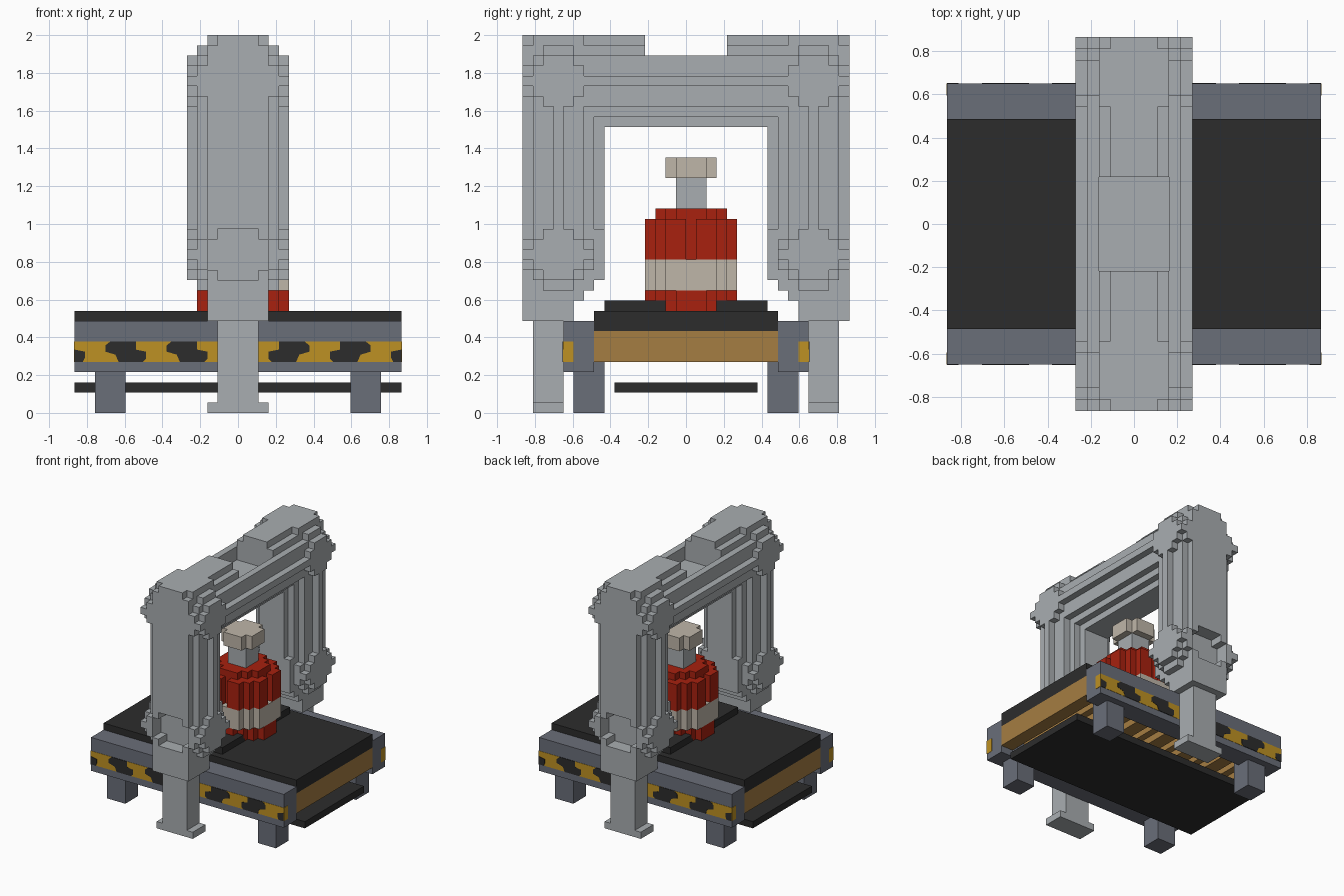
import bpy
import bmesh

cube = bpy.data.objects.get("Cube")
if cube:
    bpy.data.objects.remove(cube, do_unlink=True)

U = 2 / 37  # one block


def material(name, rgb):
    lin = [(c / 255 / 12.92) if c < 11 else ((c / 255 + 0.055) / 1.055) ** 2.4 for c in rgb]
    m = bpy.data.materials.new(name)
    m.use_nodes = True
    m.diffuse_color = (*lin, 1)
    m.node_tree.nodes["Principled BSDF"].inputs["Base Color"].default_value = (*lin, 1)
    return m


STEEL = material("light_steel", (169, 174, 177))
SLATE = material("slate_grey", (106, 110, 121))
BLACK = material("belt_black", (44, 44, 44))
YELLOW = material("hazard_yellow", (190, 145, 35))
RED = material("machine_red", (168, 33, 15))
BEIGE = material("beige", (191, 182, 169))
WOOD = material("roller_wood", (165, 125, 66))


def finish(name, bm, mat):
    bmesh.ops.recalc_face_normals(bm, faces=bm.faces)
    mesh = bpy.data.meshes.new(name)
    bm.to_mesh(mesh)
    bm.free()
    mesh.materials.append(mat)
    ob = bpy.data.objects.new(name, mesh)
    bpy.context.scene.collection.objects.link(ob)
    return ob


def box(name, mat, x, y, z):
    """Box from (low, high) ranges in block units."""
    bm = bmesh.new()
    bmesh.ops.create_cube(bm, size=1)
    for v in bm.verts:
        v.co = [U * ((r[0] + r[1]) / 2 + c * (r[1] - r[0])) for c, r in zip(v.co, (x, y, z))]
    return finish(name, bm, mat)


def blocks(name, mat, rule, x, y, z):
    """Outer skin of all unit blocks whose centre satisfies the rule."""
    cells = {(i, j, k) for i in range(*x) for j in range(*y) for k in range(*z)
             if rule(i + 0.5, j + 0.5, k + 0.5)}
    bm = bmesh.new()
    verts = {}

    def vert(p):
        if p not in verts:
            verts[p] = bm.verts.new([c * U for c in p])
        return verts[p]

    for cell in cells:
        for axis in range(3):
            a, b = (axis + 1) % 3, (axis + 2) % 3
            for side in (0, 1):
                near = list(cell)
                near[axis] += 2 * side - 1
                if tuple(near) in cells:
                    continue
                ring = []
                for da, db in ((0, 0), (1, 0), (1, 1), (0, 1)):
                    p = list(cell)
                    p[axis] += side
                    p[a] += da
                    p[b] += db
                    ring.append(vert(tuple(p)))
                bm.faces.new(ring if side else ring[::-1])
    bmesh.ops.dissolve_limit(bm, angle_limit=0.01, verts=bm.verts, edges=bm.edges)
    return finish(name, bm, mat)


def inside(a, b, steps):
    return any(a < p and b < q for p, q in steps)


# Gantry: stepped round tube bent into an arch, with ball joints at its corners
TUBE = ((5, 0.5), (4, 2.5), (3, 3.5), (2, 4.5))
JOINT = ((5, ((3.5, 0.5), (2.5, 1.5), (1.5, 2.5))),
         (4, ((3.5, 1.5), (2.5, 2.5), (1.5, 3.5))),
         (3, ((4.5, 2.5), (3.5, 3.5), (2.5, 4.5))))


def gantry(x, y, z):
    x, y = abs(x), abs(y)
    if y < 4 and (z > 35 or (x < 3 and z > 33)):   # recess in the top beam
        return False
    if y > 14 and inside(x, abs(z - 15.5), ((3, 1.5), (2, 2.5))):  # socket in the leg
        return False
    off = abs(max(y - 12.5, z - 32.5))
    if z > 15 and inside(x, off, TUBE):
        return True
    for zc in (32.5, 15.5):
        for w, steps in JOINT:
            if x < w and inside(abs(y - 12.5), abs(z - zc), steps):
                return True
    return 9 < z < 13 and x < 3 and y > 11          # sleeve under the joint


blocks("gantry_frame", STEEL, gantry, (-5, 5), (-16, 16), (9, 37))

for s, side in ((-1, "front"), (1, "back")):
    def span(a, b):
        return (min(s * a, s * b), max(s * a, s * b))

    # Gantry posts and feet
    box(side + "_post", STEEL, (-2, 2), span(12, 15), (0, 9))
    box(side + "_post_foot", STEEL, (-3, 3), span(12, 15), (0, 1))

    # Conveyor rail with its legs
    box(side + "_rail", SLATE, (-16, 16), span(9, 12), (4, 9))
    for t, end in ((-1, "right"), (1, "left")):
        xs = sorted((t * 11, t * 14))
        box(f"{side}_{end}_leg", SLATE, xs, span(8, 11), (0, 5))
        # Yellow wrap on the rail end
        box(f"{side}_{end}_end_stripe", YELLOW, sorted((t * 15.9, t * 16.04)), span(11, 12.04), (5, 7))

    # Hazard stripe and its slanted black marks
    box(side + "_stripe", YELLOW, (-16, 16), span(11.9, 12.04), (5, 7))
    bm = bmesh.new()
    for t in (-1, 1):
        marks = [[(x, 7), (x - 2.5, 7), (x - 3, 6.6), (x - 3, 6), (x - 2, 5.7), (x - 1.7, 5),
                  (x + 0.7, 5), (x + 1, 5.3), (x + 1, 6), (x, 6.2)] for x in (-10, -4)]
        marks.append([(-16, 5), (-15.2, 5), (-15, 5.4), (-15, 6), (-16, 6.2)])
        for pts in marks:
            face = bm.faces.new([bm.verts.new((-t * x * U, s * 12 * U, z * U)) for x, z in pts])
            ext = bmesh.ops.extrude_face_region(bm, geom=[face])["geom"]
            bmesh.ops.translate(bm, vec=(0, s * 0.08 * U, 0),
                                verts=[g for g in ext if isinstance(g, bmesh.types.BMVert)])
    finish(side + "_stripe_marks", bm, BLACK)

# Conveyor belt, pad, tray below
box("belt", BLACK, (-16, 16), (-9, 9), (8, 10))
box("belt_pad", BLACK, (-3, 3), (-8, 8), (10, 11))
box("lower_tray", BLACK, (-16, 16), (-7, 7), (2, 3))

# Rollers across the belt
blocks("rollers", WOOD,
       lambda x, y, z: (x + 16) % 5 < 2 if z < 6 else (x + 17) % 5 < 4,
       (-16, 16), (-9, 9), (5, 8))


# Workpiece: fluted red body with a band, shaft and cap, half a block off centre
def round_part(name, mat, z, steps, slot=False):
    def rule(x, y, _):
        a, b = abs(x - 0.5), abs(y - 0.5)
        if slot and max(a, b) > 3.5 and min(a, b) < 0.5:
            return False
        return inside(a, b, steps)
    return blocks(name, mat, rule, (-4, 5), (-4, 5), z)


BODY = ((4.5, 1.5), (3.5, 2.5), (2.5, 3.5), (1.5, 4.5))
round_part("body_base", RED, (10, 12), BODY)
round_part("body_band", BEIGE, (12, 15), ((4.5, 2.5), (3.5, 3.5), (2.5, 4.5)))
round_part("body_upper", RED, (15, 19), ((4.5, 2.5), (3.5, 3.5), (2.5, 4.5)), slot=True)
round_part("body_shoulder", RED, (19, 20), ((3.5, 1.5), (2.5, 2.5), (1.5, 3.5)))
round_part("shaft", STEEL, (20, 23), ((1.5, 1.5),))
round_part("cap", BEIGE, (23, 25), ((2.5, 1.5), (1.5, 2.5)))
